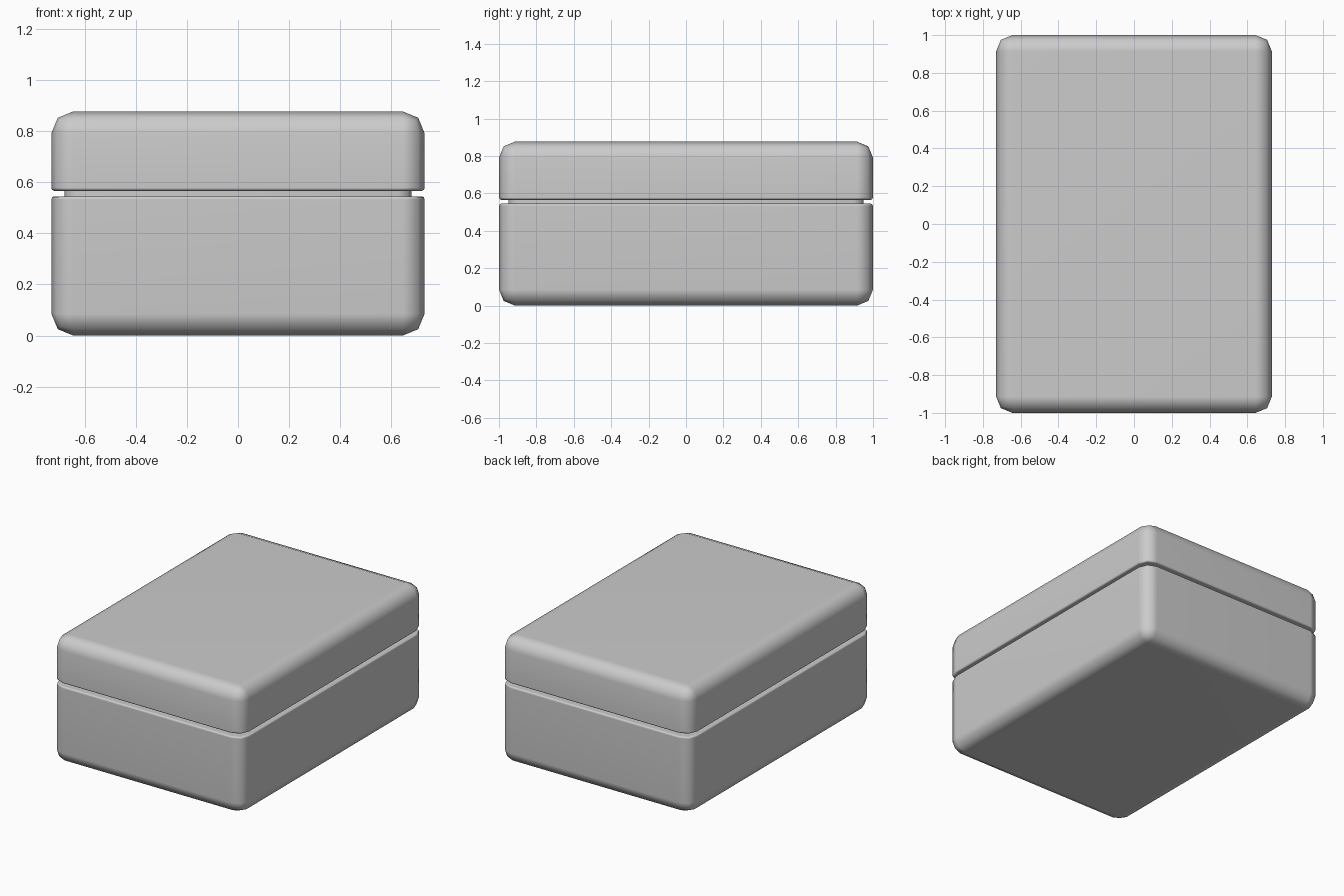
import bpy, bmesh, math

if "Cube" in bpy.data.objects:
    bpy.data.objects.remove(bpy.data.objects["Cube"])

HX, HY = 0.73, 1.0            # half width, half depth
TOP, GAP_LOW, GAP_HIGH = 0.877, 0.545, 0.566
ROUND, RIM_ROUND = 0.086, 0.012
INSET = 0.052


def block(name, hx, hy, z0, z1, radius, rim=None):
    """Rounded block; with rim given, that face only gets a fine bevel."""
    bm = bmesh.new()
    bmesh.ops.create_cube(bm, size=1)
    for v in bm.verts:
        v.co = (v.co.x * 2 * hx, v.co.y * 2 * hy, z0 if v.co.z < 0 else z1)

    def on_plane(e, z):
        return all(abs(v.co.z - z) < 1e-5 for v in e.verts)

    if rim is None:
        edges = [e for e in bm.edges if not on_plane(e, z0) and not on_plane(e, z1)]
    else:
        edges = [e for e in bm.edges if not on_plane(e, rim)]
    bmesh.ops.bevel(bm, geom=edges, offset=radius, offset_type='OFFSET',
                    segments=2, profile=0.5, affect='EDGES')
    if rim is not None:
        edges = [e for e in bm.edges if on_plane(e, rim)]
        bmesh.ops.bevel(bm, geom=edges, offset=RIM_ROUND, offset_type='OFFSET',
                        segments=2, profile=0.5, affect='EDGES')
    bmesh.ops.recalc_face_normals(bm, faces=bm.faces)
    mesh = bpy.data.meshes.new(name)
    bm.to_mesh(mesh)
    bm.free()
    obj = bpy.data.objects.new(name, mesh)
    bpy.context.collection.objects.link(obj)
    # Smooth rounded edges while keeping the large faces flat
    bpy.ops.object.select_all(action='DESELECT')
    obj.select_set(True)
    bpy.context.view_layer.objects.active = obj
    bpy.ops.object.shade_smooth_by_angle(angle=math.radians(60))
    if rim is not None:
        mod = obj.modifiers.new("flat_faces", 'WEIGHTED_NORMAL')
        mod.keep_sharp = True
    return obj


# Lower box and lid, separated by a thin gap
block("box_base", HX, HY, 0, GAP_LOW, ROUND, rim=GAP_LOW)
block("box_lid", HX, HY, GAP_HIGH, TOP, ROUND, rim=GAP_HIGH)

# Recessed lip seen inside the gap
block("inner_lip", HX - INSET, HY - INSET, GAP_LOW - 0.02, GAP_HIGH + 0.02, 0.05)
